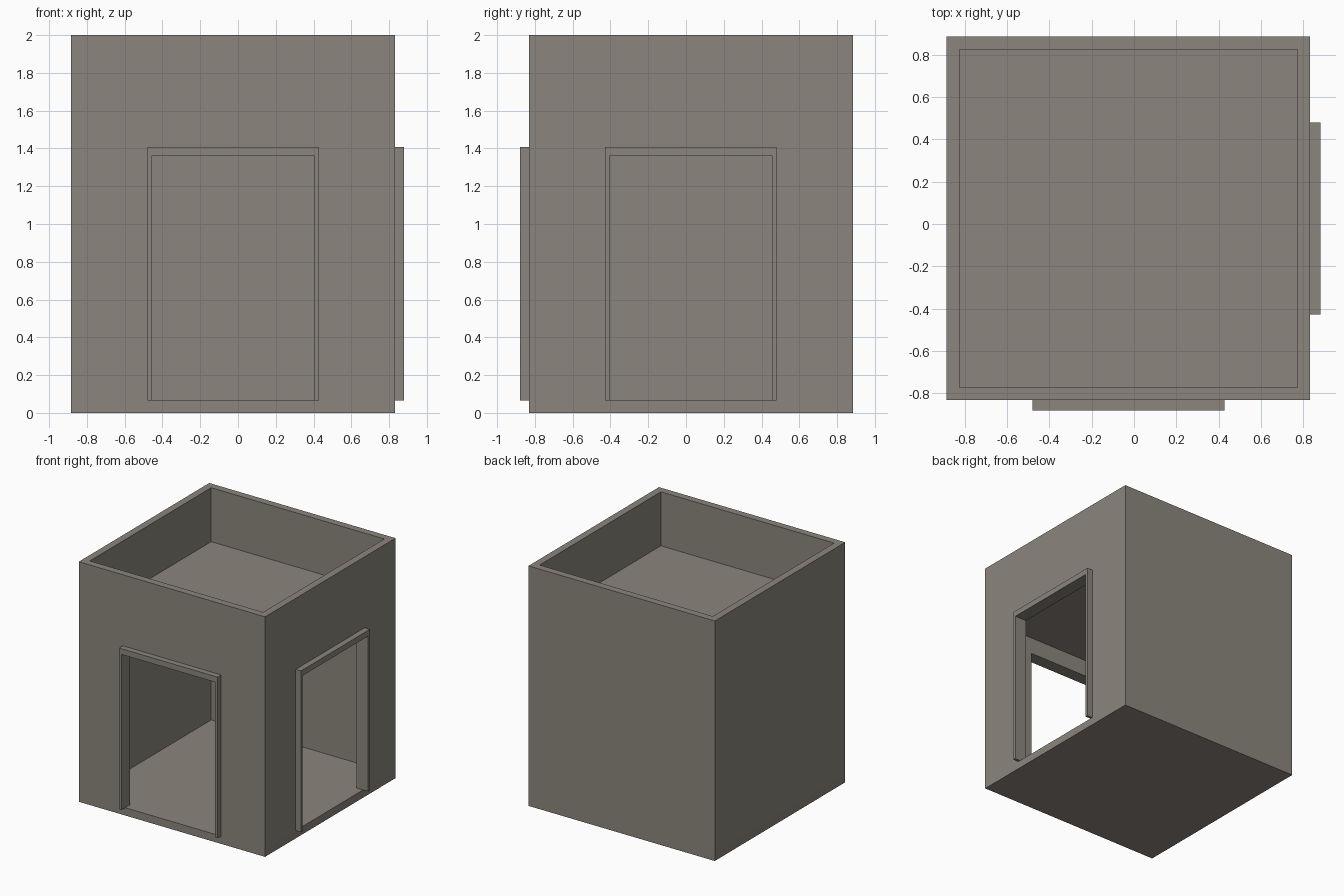
import bpy, bmesh

if "Cube" in bpy.data.objects:
    bpy.data.objects.remove(bpy.data.objects["Cube"])

def material(name, rgb):
    m = bpy.data.materials.new(name)
    m.diffuse_color = (*rgb, 1)
    m.use_nodes = True
    m.node_tree.nodes["Principled BSDF"].inputs["Base Color"].default_value = m.diffuse_color
    return m

stone = material("grey stone", (0.26, 0.24, 0.205))
slab_stone = material("warm grey stone", (0.265, 0.235, 0.205))

def box(name, x, y, z, mat=stone):
    me = bpy.data.meshes.new(name)
    bm = bmesh.new()
    bmesh.ops.create_cube(bm, size=1)
    for v in bm.verts:
        v.co = [r[0] if c < 0 else r[1] for c, r in zip(v.co, (x, y, z))]
    bm.to_mesh(me)
    bm.free()
    me.materials.append(mat)
    ob = bpy.data.objects.new(name, me)
    bpy.context.collection.objects.link(ob)

B, F, T = 0.885, 0.832, 0.06     # back extent, front extent, wall thickness
FLOOR, DOOR, TOP = 0.065, 1.36, 2.0
D0, D1 = -0.457, 0.405           # door opening
J, P = 0.023, 0.048              # frame width and projection
IN = F - T

# floor and recessed roof slab
box("floor_slab", (-B, F), (-F, B), (0, FLOOR), slab_stone)
box("roof_slab", (-B + T, IN), (-IN, B - T), (1.5, 1.55), slab_stone)

# plain walls
box("back_wall", (-B, F), (B - T, B), (FLOOR, TOP))
box("left_wall", (-B, -B + T), (-F, B - T), (FLOOR, TOP))

def door_side(side, place):
    """Walls and frame of a doorway; place maps (along, outward) to x, y."""
    def part(name, along, out, z):
        box(side + "_" + name, *place(along, out), z)
    # corner piece only belongs to the front wall
    end = F if side == "front" else IN
    start = -B + T
    part("wall_a", (start, D0), (IN, F), (FLOOR, TOP))
    part("wall_b", (D1, end), (IN, F), (FLOOR, TOP))
    part("header", (D0, D1), (IN, F), (DOOR, TOP))
    # door frame
    part("jamb_a", (D0 - J, D0), (F, F + P), (FLOOR, DOOR))
    part("jamb_b", (D1, D1 + J), (F, F + P), (FLOOR, DOOR))
    part("lintel", (D0 - J, D1 + J), (F, F + P), (DOOR, DOOR + 0.048))

door_side("front", lambda a, o: (a, (-o[1], -o[0])))
door_side("right", lambda a, o: (o, (-a[1], -a[0])))
